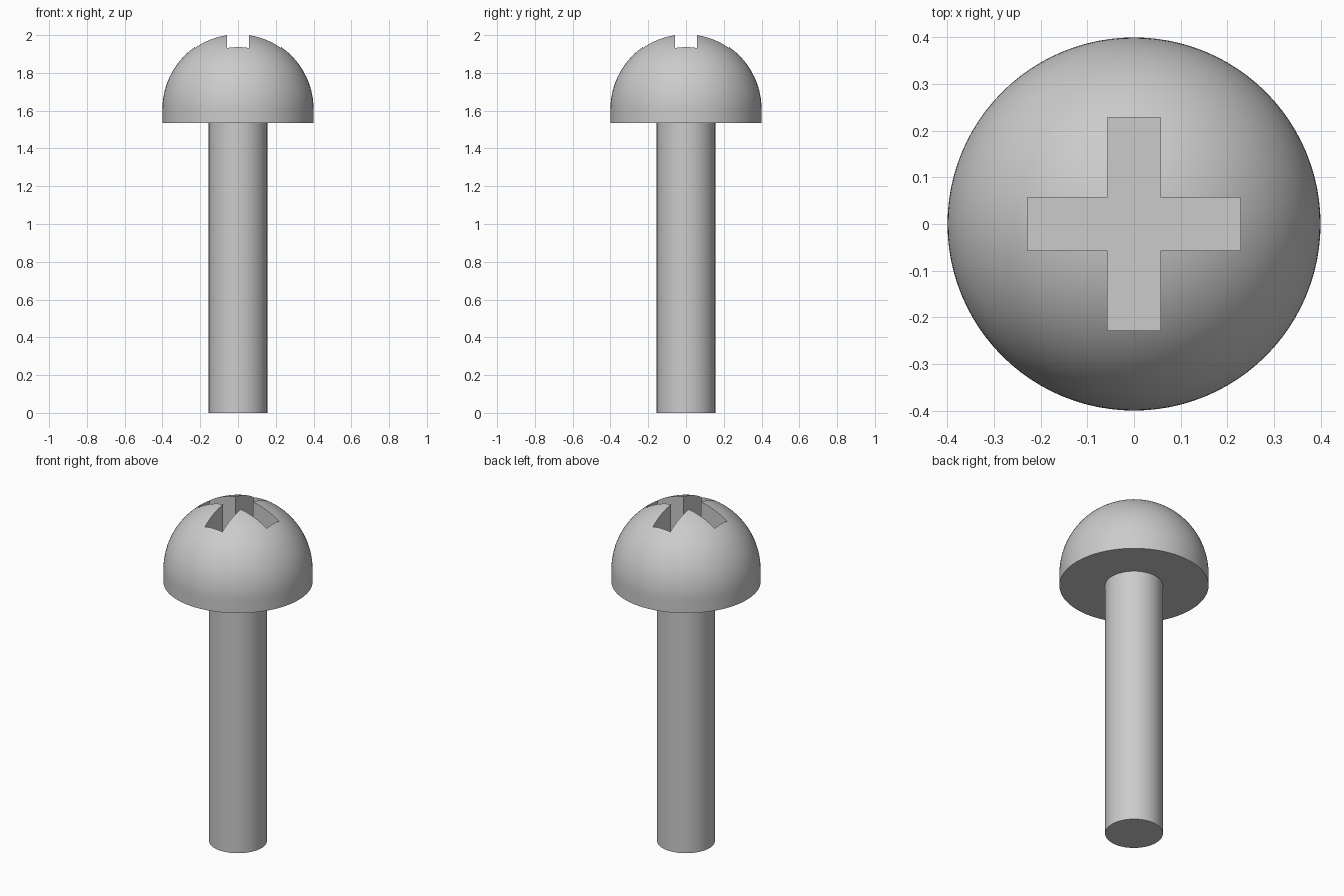
import bpy, bmesh, math

cube = bpy.data.objects.get("Cube")
if cube:
    bpy.data.objects.remove(cube, do_unlink=True)

SEGMENTS = 96
HEAD_R, HEAD_BASE, DOME_Z = 0.4, 1.535, 1.608
SHAFT_R = 0.155
SLOT_HALF_WIDTH, SLOT_REACH, SLOT_FLOOR = 0.057, 0.228, 1.77

steel = bpy.data.materials.new("grey steel")
steel.use_nodes = True
colour = (0.6, 0.6, 0.6, 1)
steel.diffuse_color = colour
steel.node_tree.nodes["Principled BSDF"].inputs["Base Color"].default_value = colour


def make_object(name, bm):
    bmesh.ops.recalc_face_normals(bm, faces=bm.faces)
    mesh = bpy.data.meshes.new(name)
    bm.to_mesh(mesh)
    bm.free()
    mesh.materials.append(steel)
    obj = bpy.data.objects.new(name, mesh)
    bpy.context.collection.objects.link(obj)
    return obj


def lathe(name, profile):
    """Turn a list of (radius, height) points around the z axis."""
    bm = bmesh.new()
    verts = [bm.verts.new((r, 0, z)) for r, z in profile]
    edges = [bm.edges.new(pair) for pair in zip(verts, verts[1:])]
    bmesh.ops.spin(bm, geom=verts + edges, cent=(0, 0, 0), axis=(0, 0, 1),
                   angle=math.tau, steps=SEGMENTS)
    bmesh.ops.remove_doubles(bm, verts=bm.verts, dist=1e-5)
    return make_object(name, bm)


def smooth(obj):
    bpy.ops.object.select_all(action="DESELECT")
    obj.select_set(True)
    bpy.context.view_layer.objects.active = obj
    bpy.ops.object.shade_smooth_by_angle(angle=math.radians(30))


# Shaft, running a little way into the head
shaft = lathe("shaft", [(0, 0), (SHAFT_R, 0), (SHAFT_R, DOME_Z), (0, DOME_Z)])

# Domed head with a short straight skirt
STEPS = 32
dome = []
for i in range(STEPS):
    a = math.pi / 2 * i / STEPS
    dome.append((HEAD_R * math.cos(a), DOME_Z + HEAD_R * math.sin(a)))
head = lathe("head", [(0, HEAD_BASE), (HEAD_R, HEAD_BASE)] + dome
             + [(0, DOME_Z + HEAD_R)])

# Cross-shaped cutter for the driver recess
w, r = SLOT_HALF_WIDTH, SLOT_REACH
bm = bmesh.new()
outline = []
for quarter in range(4):
    c, s = [(1, 0), (0, 1), (-1, 0), (0, -1)][quarter]
    for x, y in ((r, -w), (r, w), (w, w)):
        outline.append(bm.verts.new((x * c - y * s, x * s + y * c, SLOT_FLOOR)))
floor = bm.faces.new(outline)
walls = bmesh.ops.extrude_face_region(bm, geom=[floor], use_keep_orig=True)
top = [g for g in walls["geom"] if isinstance(g, bmesh.types.BMVert)]
bmesh.ops.translate(bm, verts=top, vec=(0, 0, 0.5))
cutter = make_object("recess_cutter", bm)
cutter.hide_render = True

# Cut the recess and discard the cutter
cut = head.modifiers.new("recess", "BOOLEAN")
cut.operation = "DIFFERENCE"
cut.solver = "EXACT"
cut.object = cutter
bpy.ops.object.select_all(action="DESELECT")
head.select_set(True)
bpy.context.view_layer.objects.active = head
bpy.ops.object.modifier_apply(modifier=cut.name)
bpy.data.objects.remove(cutter, do_unlink=True)

for part in (shaft, head):
    smooth(part)
